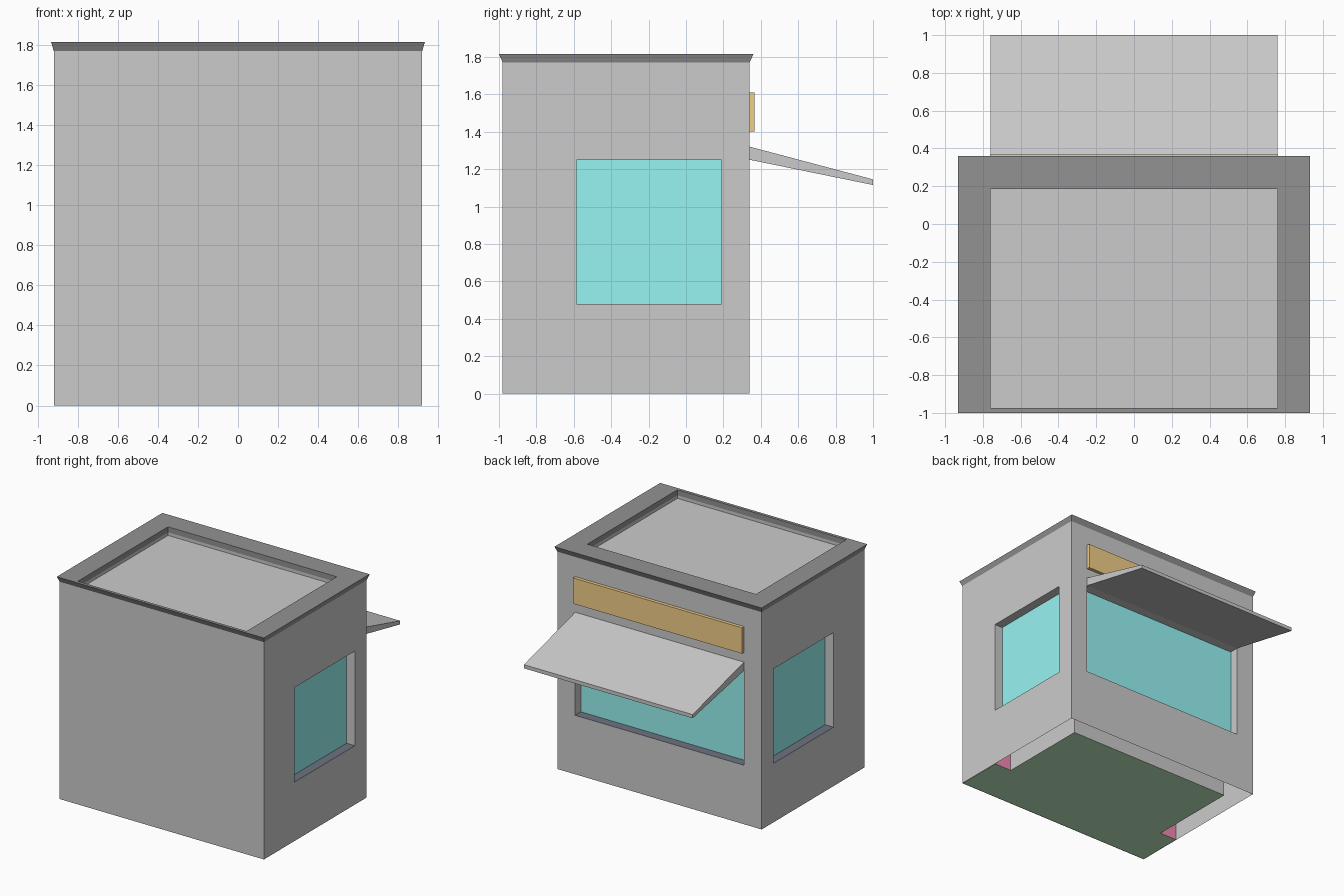
import bpy, bmesh
from mathutils import Vector

if "Cube" in bpy.data.objects:
    bpy.data.objects.remove(bpy.data.objects["Cube"])

X, YF, YB, ZT = 0.92, -0.98, 0.34, 1.77      # outer wall limits
XI, YI = 0.76, 0.185                         # inner wall limits
W0, W1 = 0.48, 1.25                          # window bottom and top
YW = -0.585                                  # front edge of side windows
D = 0.075                                    # glass depth


def material(name, rgb):
    m = bpy.data.materials.new(name)
    m.diffuse_color = (*rgb, 1)
    m.use_nodes = True
    m.node_tree.nodes["Principled BSDF"].inputs["Base Color"].default_value = m.diffuse_color
    return m


DARK = material("dark_trim", (0.29, 0.29, 0.29))
SILL = material("sill_navy", (0.15, 0.17, 0.22))
GLASS = material("glass_cyan", (0.31, 0.91, 0.90))
AMBER = material("sign_amber", (0.88, 0.62, 0.25))
GREEN = material("floor_green", (0.55, 0.88, 0.57))
PINK = material("inner_pink", (0.90, 0.25, 0.45))


def build(name, faces, mat=None, recalc=False):
    """Faces are (points, outward hint) pairs."""
    bm = bmesh.new()
    for pts, hint in faces:
        f = bm.faces.new([bm.verts.new(p) for p in pts])
        f.normal_update()
        if hint and f.normal.dot(Vector(hint)) < 0:
            f.normal_flip()
    bmesh.ops.remove_doubles(bm, verts=bm.verts, dist=1e-5)
    if recalc:
        bmesh.ops.recalc_face_normals(bm, faces=bm.faces)
    me = bpy.data.meshes.new(name)
    bm.to_mesh(me)
    bm.free()
    if mat:
        me.materials.append(mat)
    ob = bpy.data.objects.new(name, me)
    bpy.context.collection.objects.link(ob)
    return ob


def rect(x0, x1, y0, y1, z):
    return [(x0, y0, z), (x1, y0, z), (x1, y1, z), (x0, y1, z)]


def band(a, b):
    """Quads joining two equal closed loops."""
    n = len(a)
    return [[a[i], a[(i + 1) % n], b[(i + 1) % n], b[i]] for i in range(n)]


def prism(name, profile, half, mat=None):
    """Extrude a y-z profile across x."""
    a = [(-half, y, z) for y, z in profile]
    b = [(half, y, z) for y, z in profile]
    faces = [(q, None) for q in band(a, b)] + [(a, None), (b, None)]
    return build(name, faces, mat, True)


def window_wall(name, place, out, u0, u1, w0, w1):
    """Wall panel with recessed glazing; place maps (u, z, depth) to a point."""
    def loop(a, b, c, d, depth):
        return [place(a, c, depth), place(b, c, depth),
                place(b, d, depth), place(a, d, depth)]
    edge = loop(u0, u1, 0, ZT, 0)
    hole = loop(w0, w1, W0, W1, 0)
    deep = loop(w0, w1, W0, W1, D)
    mid = sum((Vector(p) for p in hole), Vector()) / 4
    faces = [(q, out) for q in band(edge, hole)]
    reveals = []
    for q in band(hole, deep):
        c = sum((Vector(p) for p in q), Vector()) / 4
        reveals.append((q, mid - c))
    build(name + "_wall", faces + reveals[1:])
    build(name + "_window_sill", reveals[:1], SILL)
    build(name + "_window_glass", [(deep, out)], GLASS)


# Walls
for side, s in (("right", 1), ("left", -1)):
    window_wall(side, lambda u, z, d, s=s: (s * (X - d), u, z), (s, 0, 0),
                YF, YB, YW, 0.19)
window_wall("back", lambda u, z, d: (u, YB - d, z), (0, 1, 0), -X, X, -XI, XI)
build("front_wall", [([(-X, YF, 0), (X, YF, 0), (X, YF, ZT), (-X, YF, ZT)], (0, -1, 0))])

# Sunken roof
low = rect(-XI, XI, -0.975, YI, 1.745)
high = rect(-XI, XI, -0.975, YI, ZT)
hints = [(0, 1, 0), (-1, 0, 0), (0, -1, 0), (1, 0, 0)]
build("roof", [(low, (0, 0, 1))] + list(zip(band(low, high), hints)))

# Flared roof trim
loops = [rect(-X, X, YF, YB, ZT), rect(-0.933, 0.933, -1, 0.36, 1.815),
         rect(-XI, XI, -0.975, YI, 1.815), high]
build("roof_trim", [(q, None) for i in range(4)
                    for q in band(loops[i], loops[(i + 1) % 4])], DARK, True)

# Awning and sign board
prism("awning", [(YB, 1.25), (1, 1.115), (1, 1.145), (YB, 1.32)], 0.76)
prism("sign_board", [(YB, 1.4), (0.367, 1.4), (0.367, 1.61), (YB, 1.61)], 0.762, AMBER)

# T-shaped floor block seen from below
XO, YO, H = X - 0.003, YF + 0.003, 0.42
plan = [(-XO, YO), (XO, YO), (XO, YW), (XI, YW), (XI, YI), (-XI, YI), (-XI, YW), (-XO, YW)]
bottom = [(x, y, 0) for x, y in plan]
top = [(x, y, H) for x, y in plan]
sides = band(bottom, top)
build("floor_underside", [(bottom, (0, 0, -1))], GREEN)
build("floor_shoulders", [(sides[i], (0, 1, 0)) for i in (2, 6)], PINK)
build("floor_sides", [(sides[3], (1, 0, 0)), (sides[4], (0, 1, 0)), (sides[5], (-1, 0, 0))])
